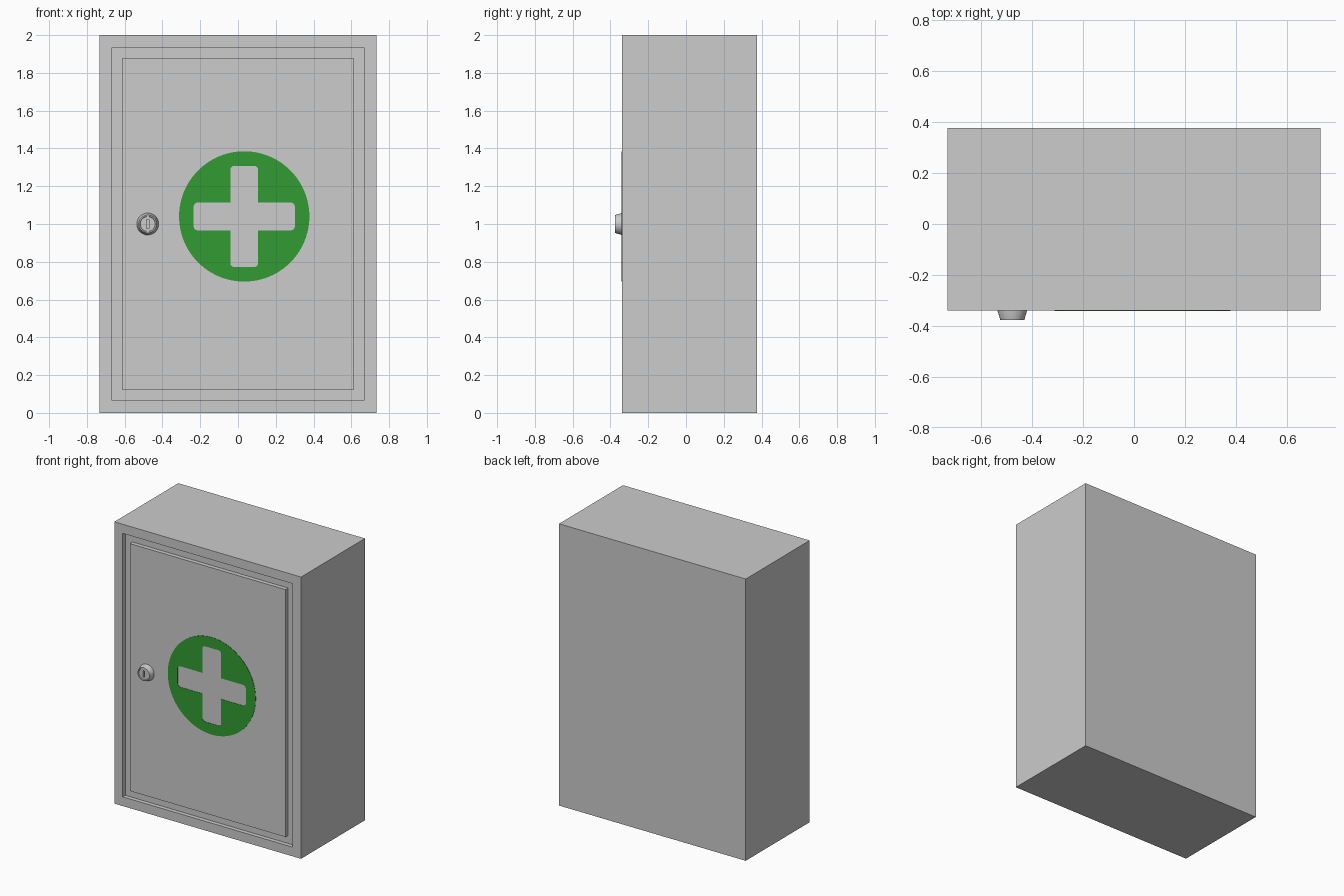
import bpy, bmesh, math
from mathutils import Matrix, Vector

if "Cube" in bpy.data.objects:
    bpy.data.objects.remove(bpy.data.objects["Cube"])

FRONT, BACK, HW, H = -0.34, 0.377, 0.733, 2.0
BORDER, GAP, DEPTH = 0.092, 0.03, 0.03


def material(name, srgb):
    m = bpy.data.materials.new(name)
    lin = [c / 12.92 if c <= 0.04045 else ((c + 0.055) / 1.055) ** 2.4 for c in srgb]
    m.diffuse_color = (*lin, 1)
    m.use_nodes = True
    m.node_tree.nodes["Principled BSDF"].inputs["Base Color"].default_value = m.diffuse_color
    return m


grey = material("light grey", (0.80, 0.80, 0.80))
green = material("first aid green", (0.196, 0.61, 0.196))


def make(name, bm, mat):
    me = bpy.data.meshes.new(name)
    bm.to_mesh(me)
    bm.free()
    ob = bpy.data.objects.new(name, me)
    bpy.context.collection.objects.link(ob)
    me.materials.append(mat)
    return ob


def box(lo, hi):
    bm = bmesh.new()
    lo, hi = Vector(lo), Vector(hi)
    m = Matrix.Translation((lo + hi) / 2) @ Matrix.Diagonal((*(hi - lo), 1))
    bmesh.ops.create_cube(bm, size=1, matrix=m)
    return bm


# Cabinet body with a recess for the door
bm = box((-HW, FRONT, 0), (HW, BACK, H))
bm.normal_update()
front = [f for f in bm.faces if f.normal.y < -0.9]
bmesh.ops.inset_region(bm, faces=front, thickness=BORDER)
recess = bmesh.ops.extrude_discrete_faces(bm, faces=front)["faces"]
bmesh.ops.translate(bm, verts=recess[0].verts, vec=(0, DEPTH, 0))
bmesh.ops.recalc_face_normals(bm, faces=bm.faces)
make("cabinet_body", bm, grey)

# Door slab, flush with the frame and separated by a groove
e = BORDER + GAP
make("door", box((-HW + e, FRONT, e), (HW - e, FRONT + DEPTH, H - e)), grey)

# Green disc with a rounded cross opening
cu = bpy.data.curves.new("green_cross_badge", "CURVE")
cu.dimensions, cu.fill_mode, cu.extrude = "2D", "BOTH", 0.001


def add_loop(points):
    s = cu.splines.new("POLY")
    s.points.add(len(points) - 1)
    for p, (x, y) in zip(s.points, points):
        p.co = (x, y, 0, 1)
    s.use_cyclic_u = True


add_loop([(0.345 * math.cos(a), 0.345 * math.sin(a))
          for a in (i * math.tau / 96 for i in range(96))])
L, W, R = 0.268, 0.074, 0.022
cross = []
for q in range(4):
    rot = Matrix.Rotation(q * math.pi / 2, 2)
    arm = [(L - R + R * math.cos(a), s * (W - R) + R * math.sin(a))
           for s in (-1, 1)
           for a in ((s - 1) * math.pi / 4 + k * math.pi / 8 for k in range(5))]
    cross += [tuple(rot @ Vector(p)) for p in arm + [(W, W)]]
add_loop(cross)
badge = bpy.data.objects.new("green_cross_badge", cu)
bpy.context.collection.objects.link(badge)
cu.materials.append(green)
badge.location = (0.033, FRONT - 0.001, 1.04)
badge.rotation_euler = (math.pi / 2, 0, 0)
bpy.context.view_layer.objects.active = badge
badge.select_set(True)
bpy.ops.object.convert(target="MESH")

# Lock: tapered collar with a sunken face
profile = [(0, 0.01), (0.058, 0.01), (0.058, 0), (0.047, -0.037), (0.041, -0.037),
           (0.039, -0.032), (0, -0.032)]
bm = bmesh.new()
vs = [bm.verts.new((r, y, 0)) for r, y in profile]
es = [bm.edges.new(p) for p in zip(vs, vs[1:])]
bmesh.ops.spin(bm, geom=vs + es, cent=(0, 0, 0), axis=(0, 1, 0),
               angle=math.tau, steps=48, use_duplicate=False)
bmesh.ops.remove_doubles(bm, verts=bm.verts, dist=1e-5)
bmesh.ops.recalc_face_normals(bm, faces=bm.faces)
lock = make("lock", bm, grey)
lock.location = (-0.478, FRONT, 1.0)

# Keyhole slot cut into the lock face
cutter = make("keyhole_cutter", box((-0.006, -0.05, -0.023), (0.006, -0.015, 0.023)), grey)
cutter.location = lock.location
cutter.hide_render = True
cutter.hide_set(True)
mod = lock.modifiers.new("keyhole", "BOOLEAN")
mod.object, mod.operation, mod.solver = cutter, "DIFFERENCE", "EXACT"
bpy.ops.object.select_all(action="DESELECT")
bpy.context.view_layer.objects.active = lock
lock.select_set(True)
bpy.ops.object.modifier_apply(modifier="keyhole")
bpy.ops.object.shade_smooth_by_angle(angle=math.radians(25))
bpy.data.objects.remove(cutter)
